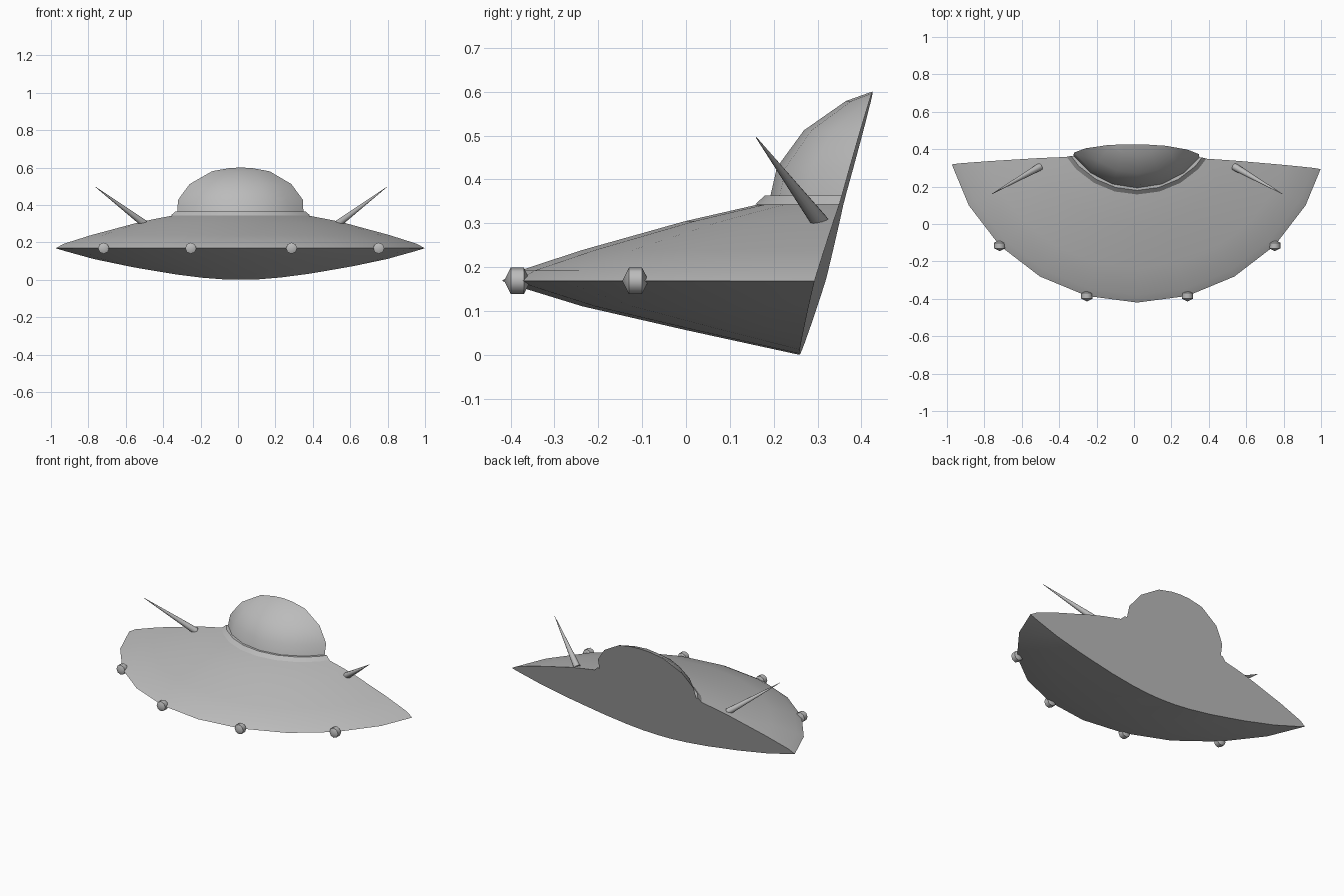
import bpy, bmesh, math
from mathutils import Vector

if "Cube" in bpy.data.objects:
    bpy.data.objects.remove(bpy.data.objects["Cube"])

CX, CY = 0.017, 0.62                      # saucer axis
CUT_POINT = Vector((0, 0.259, 0))         # tilted flat back
CUT_NORMAL = Vector((0.0127, 1, -0.278)).normalized()

grey = bpy.data.materials.new("grey")
grey.diffuse_color = (0.5, 0.5, 0.5, 1)
grey.use_nodes = True
grey.node_tree.nodes["Principled BSDF"].inputs["Base Color"].default_value = grey.diffuse_color


def finish(name, bm, cut=True, angle=30):
    """Slice off the back, close it and make a smooth shaded object."""
    if cut:
        bmesh.ops.bisect_plane(bm, geom=bm.verts[:] + bm.edges[:] + bm.faces[:],
                               plane_co=CUT_POINT, plane_no=CUT_NORMAL, clear_outer=True)
        bmesh.ops.holes_fill(bm, edges=[e for e in bm.edges if e.is_boundary], sides=0)
    if not bm.faces:
        bm.free()
        return
    bmesh.ops.recalc_face_normals(bm, faces=bm.faces)
    mesh = bpy.data.meshes.new(name)
    bm.to_mesh(mesh)
    bm.free()
    mesh.materials.append(grey)
    obj = bpy.data.objects.new(name, mesh)
    bpy.context.collection.objects.link(obj)
    bpy.ops.object.select_all(action='DESELECT')
    obj.select_set(True)
    bpy.context.view_layer.objects.active = obj
    bpy.ops.object.shade_smooth_by_angle(angle=math.radians(angle))


def lathe(name, profile, segments):
    """Spin a (radius, height) profile round the saucer axis."""
    bm = bmesh.new()
    verts = [bm.verts.new((CX, CY - r, z)) for r, z in profile]
    edges = [bm.edges.new(pair) for pair in zip(verts, verts[1:])]
    bmesh.ops.spin(bm, geom=verts + edges, cent=(CX, CY, 0), axis=(0, 0, 1),
                   angle=math.tau, steps=segments, use_duplicate=False)
    bmesh.ops.remove_doubles(bm, verts=bm.verts, dist=1e-4)
    finish(name, bm)


# Saucer body, split at its sharp rim
lathe("hull", [(0, 0.42), (0.3, 0.37), (0.46, 0.342), (0.622, 0.305), (0.857, 0.239),
               (1.0, 0.192), (1.04, 0.169), (1.0, 0.155), (0.857, 0.111),
               (0.622, 0.057), (0.365, 0.001), (0, -0.04)], 24)

# Collar under the dome
lathe("collar", [(0, 0.364), (0.44, 0.364), (0.462, 0.343), (0, 0.343)], 24)

# Squashed dome
lathe("dome", [(0.434 * math.cos(math.radians(a)), 0.334 + 0.303 * math.sin(math.radians(a)))
               for a in range(90, -1, -18)] + [(0, 0.334)], 20)

# Lights round the rim
for i, degrees in enumerate((-75, -45, -15, 15, 45, 75)):
    a = math.radians(degrees)
    bm = bmesh.new()
    bmesh.ops.create_uvsphere(bm, u_segments=8, v_segments=3, radius=0.03)
    for v in bm.verts:
        x, y, z = v.co
        v.co = (CX + 1.04 * math.sin(a) + x * 1.15,
                CY - 1.04 * math.cos(a) + z, 0.169 + y * 1.15)
    finish(f"rim_light_{i + 1}", bm, angle=60)

# Pointed antennas leaning out and forward
for side, label in ((-1, "left"), (1, "right")):
    base = Vector((CX + side * 0.52, 0.306, 0.302))
    tip = Vector((CX + side * 0.778, 0.16, 0.496))
    axis = tip - base
    bm = bmesh.new()
    bmesh.ops.create_cone(bm, cap_ends=True, segments=12, radius1=0.02, radius2=0.001,
                          depth=axis.length)
    bmesh.ops.rotate(bm, verts=bm.verts,
                     matrix=axis.to_track_quat('Z', 'Y').to_matrix())
    bmesh.ops.translate(bm, verts=bm.verts, vec=(base + tip) / 2)
    finish(f"antenna_{label}", bm, cut=False, angle=40)
